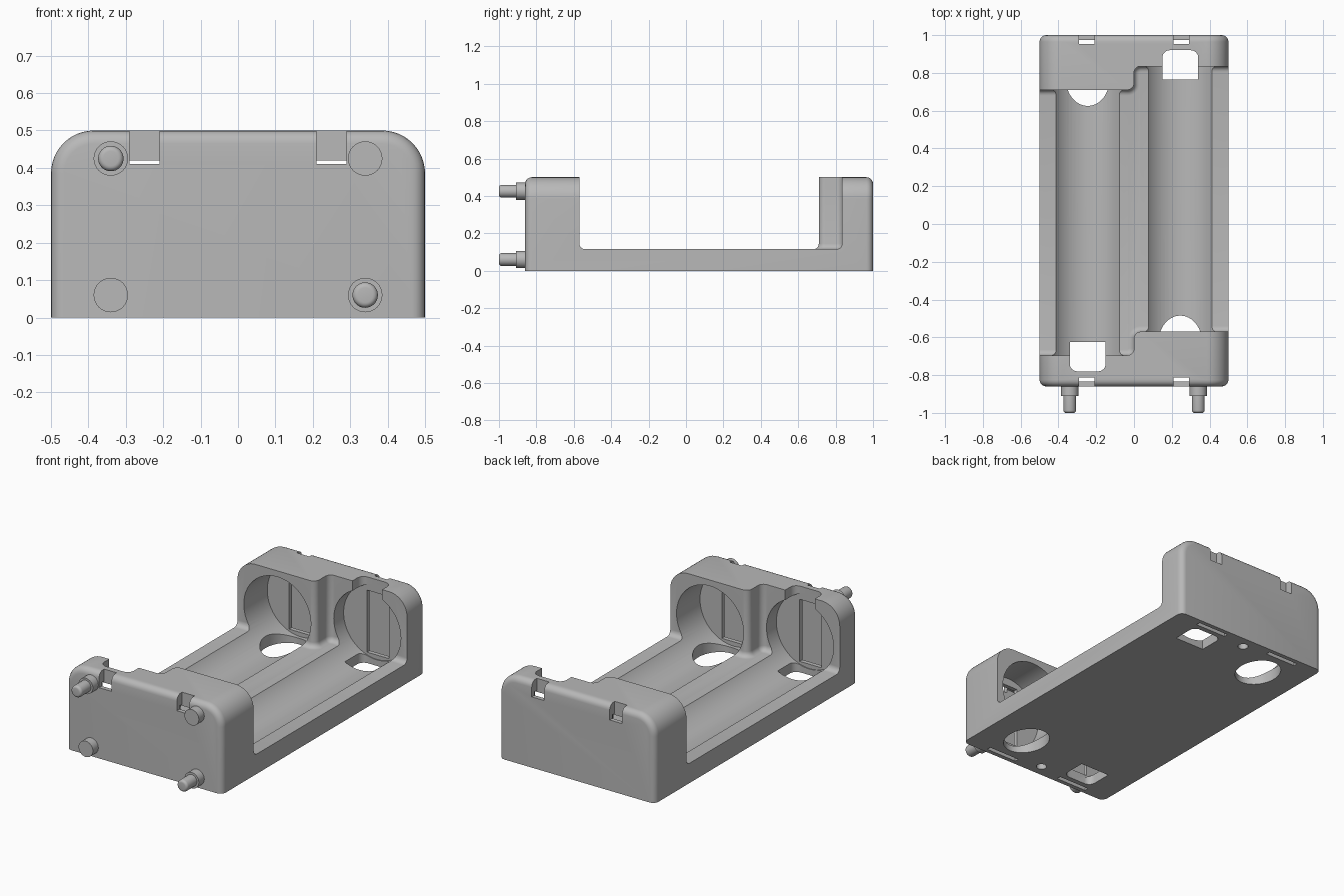
import bpy, bmesh, math
from mathutils import Vector, Matrix

if "Cube" in bpy.data.objects:
    bpy.data.objects.remove(bpy.data.objects["Cube"], do_unlink=True)

grey = bpy.data.materials.new("plastic grey")
grey.use_nodes = True
grey.diffuse_color = (0.48, 0.48, 0.48, 1)
grey.node_tree.nodes["Principled BSDF"].inputs["Base Color"].default_value = (0.48, 0.48, 0.48, 1)

BACK, FRONT = 1.0, -0.86
MID = (BACK + FRONT) / 2
CELL_X, CELL_Z, CELL_R = 0.245, 0.25, 0.215


def finish(name, bm):
    bmesh.ops.recalc_face_normals(bm, faces=bm.faces)
    mesh = bpy.data.meshes.new(name)
    bm.to_mesh(mesh)
    bm.free()
    mesh.materials.append(grey)
    obj = bpy.data.objects.new(name, mesh)
    bpy.context.collection.objects.link(obj)
    return obj


def round_poly(points, steps=8):
    """Round the corners of a 2D outline given as (x, y, radius)."""
    out = []
    for i, (x, y, r) in enumerate(points):
        p = Vector((x, y))
        if r == 0:
            out.append(p)
            continue
        a = (Vector(points[i - 1][:2]) - p).normalized()
        b = (Vector(points[(i + 1) % len(points)][:2]) - p).normalized()
        centre = p + (a + b) * r
        for k in range(steps + 1):
            t = k / steps * math.pi / 2
            out.append(centre - b * r * math.cos(t) - a * r * math.sin(t))
    return out


def prism(points, lo, hi, axis="z"):
    """Extrude a 2D outline along z, or an x-z outline along y."""
    bm = bmesh.new()
    place = (lambda p, h: (p[0], p[1], h)) if axis == "z" else (lambda p, h: (p[0], h, p[1]))
    face = bm.faces.new([bm.verts.new(place(p, lo)) for p in points])
    new = bmesh.ops.extrude_face_region(bm, geom=[face])["geom"]
    shift = Vector(place((0, 0), hi - lo))
    bmesh.ops.translate(bm, vec=shift, verts=[v for v in new if isinstance(v, bmesh.types.BMVert)])
    bmesh.ops.recalc_face_normals(bm, faces=bm.faces)
    return bm


def rect(x0, x1, y0, y1, r=0):
    return round_poly([(x0, y0, 0), (x1, y0, 0), (x1, y1, r), (x0, y1, r)])


def ellipse(cx, cy, rx, ry, n=48):
    return [(cx + rx * math.cos(2 * math.pi * i / n), cy + ry * math.sin(2 * math.pi * i / n))
            for i in range(n)]


# Case: rounded profile run front to back, with softened end edges
profile = round_poly([(-0.5, 0, 0), (0.5, 0, 0), (0.5, 0.5, 0.115), (-0.5, 0.5, 0.115)], 12)
bm = prism(profile, FRONT, BACK, "y")
ends = [e for e in bm.edges
        if abs(e.verts[0].co.y - e.verts[1].co.y) < 1e-5
        and max(v.co.z for v in e.verts) > 0.001]
bmesh.ops.bevel(bm, geom=ends, offset=0.035, segments=5, profile=0.5, affect="EDGES")
case = finish("battery_case", bm)

cutters = []


def cut(bm):
    cutters.append(finish("cutter", bm))
    return cutters[-1]


def cut_both(bm):
    """Cut at the back, and again turned half a circle for the front."""
    obj = cut(bm)
    twin = obj.copy()
    twin.data = obj.data.copy()
    centre = Matrix.Translation((0, MID, 0))
    twin.data.transform(centre @ Matrix.Rotation(math.pi, 4, "Z") @ centre.inverted())
    bpy.context.collection.objects.link(twin)
    cutters.append(twin)


# Open well with stepped ends and a filleted foot
r = 0.035
half = [(0.6, 0.835, 0), (0, 0.835, r), (0, 0.71, r), (-0.6, 0.71, 0)]
outline = half + [(-x, 2 * MID - y, c) for x, y, c in half]
bm = prism(round_poly(outline), 0.115, 0.7)
foot = [e for e in bm.edges
        if max(v.co.z for v in e.verts) < 0.12
        and min(abs(v.co.x) for v in e.verts) < 0.59]
bmesh.ops.bevel(bm, geom=foot, offset=0.03, segments=5, profile=0.5, affect="EDGES")
cut(bm)

# Cell bores
cut_both(prism(ellipse(-CELL_X, CELL_Z, CELL_R, CELL_R, 64), 2 * MID - 0.925, 0.925, "y"))

# Finger hole under the deep bore and square hole at the shallow end
cut_both(prism(ellipse(-CELL_X, 0.765, 0.115, 0.14), -0.1, 0.2))
cut_both(prism(rect(0.15, 0.34, 0.765, 0.92, 0.04), -0.1, 0.7))

# Contact slots, their windows into the bores and the notches above them
for cx in (-0.25, 0.25):
    cut_both(prism(rect(cx - 0.1, cx + 0.1, 0.95, 0.975), -0.1, 0.43))
    cut_both(prism(rect(cx - 0.07, cx + 0.07, 0.9, 0.96), 0.06, 0.42))
    cut_both(prism(rect(cx - 0.04, cx + 0.04, 0.953, 1.1), 0.41, 0.7))

# Small blind holes underneath
cut_both(prism(ellipse(0, 0.93, 0.028, 0.028, 24), -0.1, 0.05))

bpy.context.view_layer.objects.active = case
for cutter in cutters:
    mod = case.modifiers.new("cut", "BOOLEAN")
    mod.operation = "DIFFERENCE"
    mod.solver = "EXACT"
    mod.object = cutter
    bpy.ops.object.modifier_apply(modifier=mod.name)
for cutter in cutters:
    bpy.data.objects.remove(cutter, do_unlink=True)


def lathe(name, x, z, shape):
    """Turn (radius, y) points around a front-facing axis."""
    bm = bmesh.new()
    verts = [bm.verts.new((rad, y, 0)) for rad, y in shape]
    edges = [bm.edges.new(pair) for pair in zip(verts, verts[1:])]
    bmesh.ops.spin(bm, geom=verts + edges, cent=(0, 0, 0), axis=(0, 1, 0),
                   angle=2 * math.pi, steps=32)
    bmesh.ops.remove_doubles(bm, verts=bm.verts, dist=1e-5)
    bmesh.ops.translate(bm, vec=(x, 0, z), verts=bm.verts)
    return finish(name, bm)


# Terminals: two plain studs and two with round-nosed pins
stud = [(0, -0.84), (0.046, -0.84), (0.046, -0.91), (0, -0.91)]
nose = [(0.02 + 0.014 * math.cos(t * math.pi / 10), -0.986 - 0.014 * math.sin(t * math.pi / 10))
        for t in range(6)]
pin = stud[:3] + [(0.034, -0.91)] + nose + [(0, -1.0)]
parts = [case]
for side, x in (("right", -0.34), ("left", 0.34)):
    for level, z in (("upper", 0.425), ("lower", 0.06)):
        has_pin = (side == "right") == (level == "upper")
        kind = "pin" if has_pin else "stud"
        parts.append(lathe(f"{side}_{level}_{kind}", x, z, pin if has_pin else stud))

for obj in bpy.context.selected_objects:
    obj.select_set(False)
for obj in parts:
    obj.select_set(True)
bpy.context.view_layer.objects.active = case
bpy.ops.object.shade_smooth_by_angle(angle=math.radians(30))
